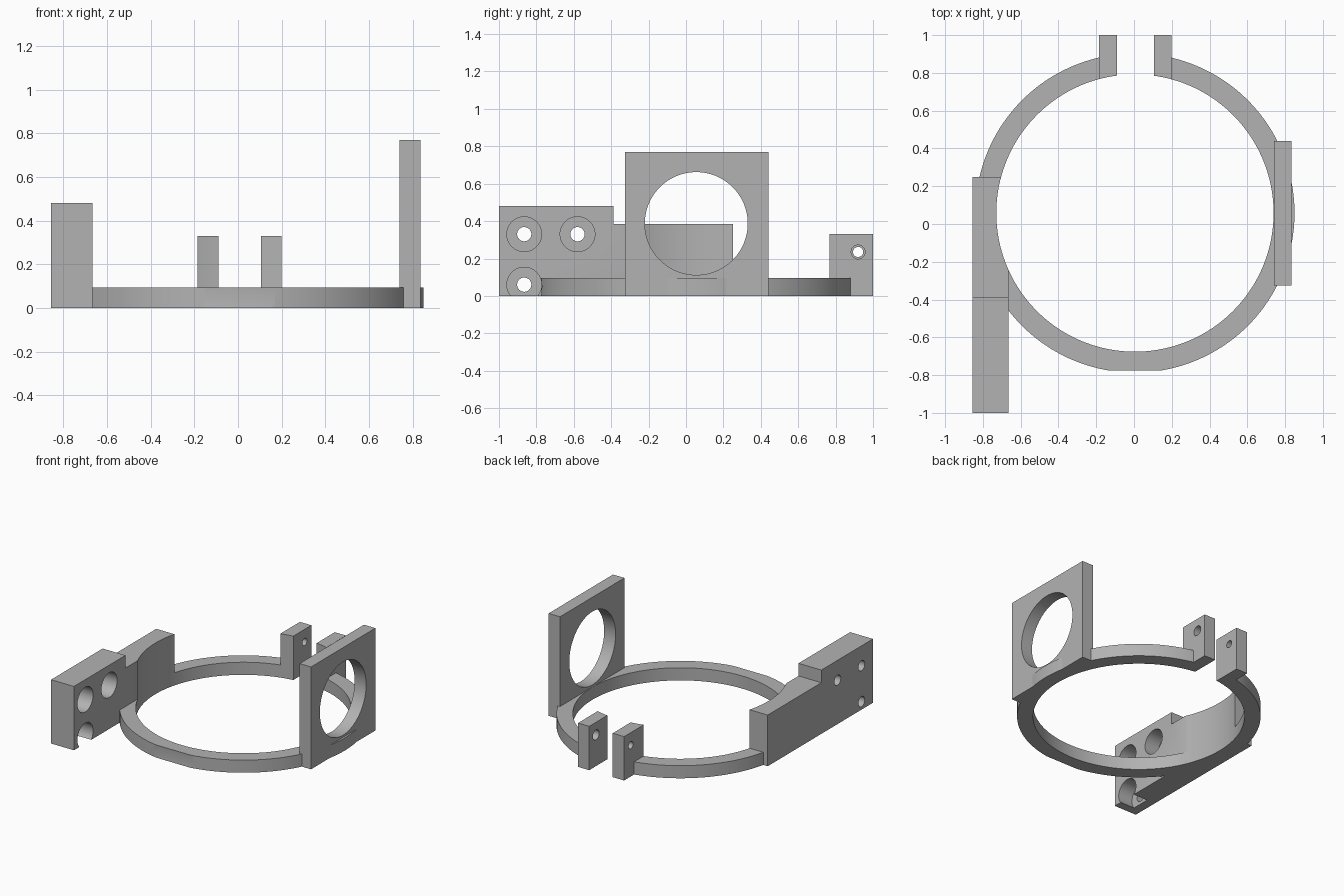
import bpy
from math import pi

cube = bpy.data.objects.get("Cube")
if cube:
    bpy.data.objects.remove(cube, do_unlink=True)

# Material
grey = bpy.data.materials.new("plain_grey")
grey.use_nodes = True
colour = (0.45, 0.45, 0.45, 1)
grey.diffuse_color = colour
grey.node_tree.nodes["Principled BSDF"].inputs["Base Color"].default_value = colour

RING_X, RING_Y = 0.005, 0.058
OUTER, INNER, RING_H = 0.845, 0.734, 0.095


def box(name, x, y, z):
    """Box from (low, high) pairs."""
    bpy.ops.mesh.primitive_cube_add(size=1)
    ob = bpy.context.object
    ob.name = name
    for v in ob.data.vertices:
        v.co = [(a + b) / 2 + c * (b - a) for c, (a, b) in zip(v.co, (x, y, z))]
    return ob


def disc(name, radius, z):
    """Upright cylinder on the ring axis."""
    bpy.ops.mesh.primitive_cylinder_add(
        vertices=160, radius=radius, depth=z[1] - z[0],
        location=(RING_X, RING_Y, sum(z) / 2))
    bpy.context.object.name = name
    return bpy.context.object


def bore(x, y, z, radius):
    """Cutter cylinder along x."""
    bpy.ops.mesh.primitive_cylinder_add(
        vertices=96, radius=radius, depth=x[1] - x[0],
        location=(sum(x) / 2, y, z), rotation=(0, pi / 2, 0))
    return bpy.context.object


def cut(ob, cutters, operation='DIFFERENCE'):
    """Apply one boolean per cutter, then delete the cutters."""
    for c in cutters:
        c.hide_render = True
        mod = ob.modifiers.new("cut", 'BOOLEAN')
        mod.operation, mod.solver, mod.object = operation, 'EXACT', c
        bpy.ops.object.select_all(action='DESELECT')
        bpy.context.view_layer.objects.active = ob
        ob.select_set(True)
        bpy.ops.object.modifier_apply(modifier=mod.name)
        bpy.data.objects.remove(c, do_unlink=True)


def core():
    return disc("core_cutter", INNER, (-0.5, 1.5))


# Split ring with a shallow hollow at the front
ring = disc("split_ring", OUTER, (0, RING_H))
cut(ring, [core(),
           box("gap", (-0.09, 0.105), (0.5, 1.2), (-0.1, 0.5)),
           bore((-0.5, 0.5), -1.046, 0.05, 0.275)])

# Clamp tabs either side of the gap
parts = [ring]
for name, x, radius in (("left_clamp_tab", (0.105, 0.198), 0.037),
                        ("right_clamp_tab", (-0.185, -0.09), 0.027)):
    tab = box(name, x, (0.7, 1), (0, 0.33))
    cut(tab, [core(), bore((x[0] - 0.05, x[1] + 0.05), 0.92, 0.235, radius)])
    parts.append(tab)

# Square plate with a large round opening
plate = box("holder_plate", (0.74, 0.835), (-0.325, 0.44), (0, 0.77))
cut(plate, [bore((0.6, 1), 0.055, 0.387, 0.275)])
parts.append(plate)

# Stepped mounting block with counterbored screw holes
block = box("mounting_block", (-0.855, -0.665), (-1, 0.25), (0, 0.48))
cut(block, [box("step", (-1, -0.5), (-0.387, 0.5), (0.385, 0.8)), core()])
for y, z in ((-0.865, 0.33), (-0.58, 0.33), (-0.865, 0.06)):
    cut(block, [bore((-0.785, -0.6), y, z, 0.093),
                bore((-0.95, -0.7), y, z, 0.038)])
parts.append(block)

# Finish
for ob in parts:
    ob.data.materials.clear()
    ob.data.materials.append(grey)
    bpy.ops.object.select_all(action='DESELECT')
    ob.select_set(True)
    bpy.context.view_layer.objects.active = ob
    bpy.ops.object.shade_smooth_by_angle(angle=pi / 6)
